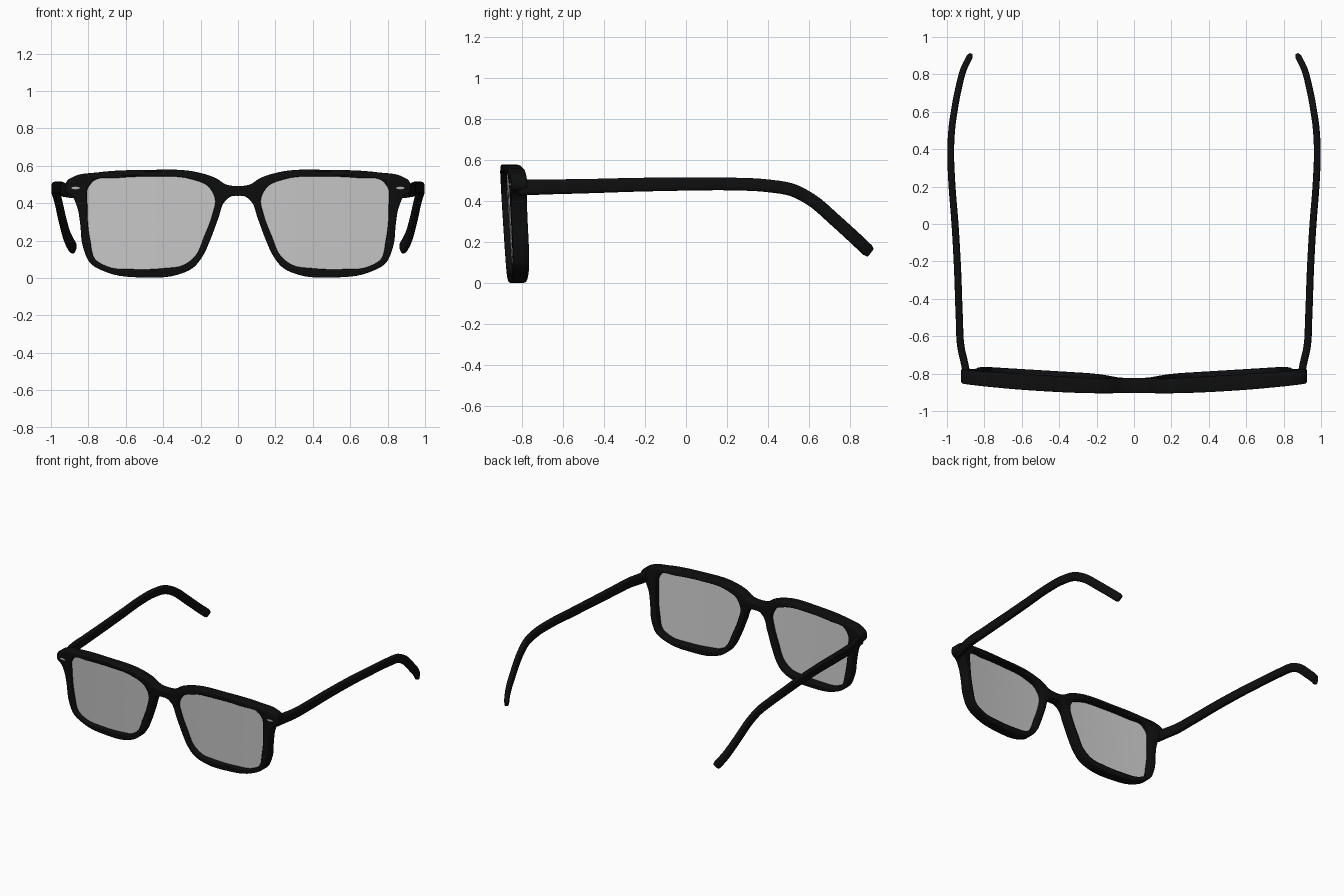
import bpy, bmesh, math
from mathutils import Vector

if "Cube" in bpy.data.objects:
    bpy.data.objects.remove(bpy.data.objects["Cube"])

DEPTH = 0.078
BEVEL = 0.007


def material(name, color):
    m = bpy.data.materials.new(name)
    m.diffuse_color = color
    m.use_nodes = True
    m.node_tree.nodes["Principled BSDF"].inputs["Base Color"].default_value = m.diffuse_color
    return m


BLACK = material("black_acetate", (0.0042, 0.0044, 0.0048, 1))
GLASS = material("tinted_glass", (0.55, 0.55, 0.55, 0.6))
STEEL = material("steel", (0.5, 0.5, 0.5, 1))


def smooth_path(points, closed, steps):
    """Hermite curve through points, tangents weighted by spacing."""
    p = [Vector(q) for q in points]
    n = len(p)

    def tangent(i):
        if not closed and i in (0, n - 1):
            a, b = (0, 1) if i == 0 else (n - 2, n - 1)
            return (p[b] - p[a]).normalized()
        u, v = p[i] - p[i - 1], p[(i + 1) % n] - p[i]
        return (u.normalized() * v.length + v.normalized() * u.length) / (u.length + v.length)

    out = []
    for i in range(n if closed else n - 1):
        a, b = p[i], p[(i + 1) % n]
        d = (b - a).length
        ta, tb = tangent(i) * d, tangent((i + 1) % n) * d
        for k in range(steps):
            t = k / steps
            out.append(a * (2*t**3 - 3*t**2 + 1) + ta * (t**3 - 2*t**2 + t)
                       + b * (3*t**2 - 2*t**3) + tb * (t**3 - t**2))
    return out if closed else out + [p[-1]]


def front_y(x, z):
    """Front surface of the wrapped, tilted frame."""
    return -0.909 + 0.052 * (x / 0.92) ** 2 + 0.058 * (0.58 - z)


def finish(bm, name, mat, mirror=False, angle=40):
    bmesh.ops.recalc_face_normals(bm, faces=bm.faces)
    me = bpy.data.meshes.new(name)
    bm.to_mesh(me)
    bm.free()
    me.polygons.foreach_set("use_smooth", [True] * len(me.polygons))
    me.set_sharp_from_angle(angle=math.radians(angle))
    me.materials.clear()
    me.materials.append(mat)
    ob = bpy.data.objects.new(name, me)
    bpy.context.collection.objects.link(ob)
    if mirror:
        ob.modifiers.new("mirror", "MIRROR").use_mirror_merge = False
    return ob


# Half outline of the front, bridge top round to bridge underside
half = [(0, .492), (.06, .499), (.12, .535), (.2, .562), (.5, .578), (.75, .565),
        (.88, .542), (.914, .52), (.918, .46), (.89, .44), (.86, .38), (.845, .3),
        (.83, .17), (.79, .08), (.70, .03), (.5, .003), (.33, .016), (.24, .055),
        (.19, .115), (.15, .2), (.105, .32), (.07, .41), (.035, .437), (0, .44)]
outer = half + [(-x, z) for x, z in half[-2:0:-1]]
lens = [(.806, .4), (.803, .48), (.77, .521), (.65, .535), (.45, .543), (.25, .529),
        (.157, .488), (.122, .42), (.137, .34), (.182, .22), (.227, .12), (.29, .07),
        (.4, .052), (.55, .047), (.7, .062), (.763, .1), (.79, .2)]
lens_loop = smooth_path(lens, True, 6)

# Front frame: filled outline with two lens holes, rounded edges, then wrapped
cu = bpy.data.curves.new("frame_outline", "CURVE")
cu.dimensions = "2D"
cu.fill_mode = "BOTH"
cu.bevel_depth = BEVEL
cu.bevel_resolution = 2
cu.offset = -BEVEL
cu.extrude = DEPTH / 2 - BEVEL
for loop in (smooth_path(outer, True, 6), lens_loop, [Vector((-q.x, q.y)) for q in lens_loop]):
    sp = cu.splines.new("POLY")
    sp.points.add(len(loop) - 1)
    for pt, q in zip(sp.points, loop):
        pt.co = (q.x, q.y, 0, 1)
    sp.use_cyclic_u = True
tmp = bpy.data.objects.new("frame_outline", cu)
bpy.context.collection.objects.link(tmp)
flat = bpy.data.meshes.new_from_object(tmp.evaluated_get(bpy.context.evaluated_depsgraph_get()))
bpy.data.objects.remove(tmp)
bm = bmesh.new()
bm.from_mesh(flat)
bmesh.ops.remove_doubles(bm, verts=bm.verts, dist=1e-5)
for v in bm.verts:
    x, z, d = v.co
    v.co = (x, front_y(x, z) + DEPTH / 2 + d, z)
finish(bm, "front_frame", BLACK)

# Lenses: concentric rings following the wrap of the frame
bm = bmesh.new()
centre = Vector((.47, .3))


def lens_vert(q):
    return bm.verts.new((q.x, front_y(q.x, q.y) + 0.03, q.y))


rings = [[lens_vert(centre + (q - centre) * s) for q in lens_loop]
         for s in (1.02, .8, .6, .4, .2)]
n = len(lens_loop)
for a, b in zip(rings, rings[1:]):
    for i in range(n):
        bm.faces.new((a[i], a[(i + 1) % n], b[(i + 1) % n], b[i]))
bm.faces.new(rings[-1])
finish(bm, "lenses", GLASS, mirror=True)

# Temple arms: rounded section swept back and down behind the ear
path = smooth_path([(.893, -.815, .467), (.905, -.75, .468), (.925, -.66, .47),
                    (.934, -.5, .473), (.943, -.25, .48), (.957, 0, .484),
                    (.974, .22, .484), (.98, .4, .475), (.973, .52, .454),
                    (.96, .61, .407), (.937, .73, .305), (.91, .83, .214),
                    (.877, .897, .15)], False, 5)
bm = bmesh.new()
rings = []
last = len(path) - 1
for i, c in enumerate(path):
    t = (path[min(i + 1, last)] - path[max(i - 1, 0)]).normalized()
    side = t.cross(Vector((0, 0, 1))).normalized()
    up = side.cross(t)
    f = i / last
    h = .039 - .008 * min(1, f * 2)
    w = .02 - .003 * f
    if i == last:
        h, w = h * .8, w * .7
    ring = []
    for k in range(20):
        a = math.tau * k / 20
        ca, sa = math.cos(a), math.sin(a)
        ring.append(bm.verts.new(c + side * w * math.copysign(abs(ca) ** .55, ca)
                                 + up * h * math.copysign(abs(sa) ** .55, sa)))
    rings.append(ring)
for a, b in zip(rings, rings[1:]):
    for k in range(20):
        bm.faces.new((a[k], a[(k + 1) % 20], b[(k + 1) % 20], b[k]))
bm.faces.new(rings[0])
bm.faces.new(rings[-1])
finish(bm, "temple_arms", BLACK, mirror=True, angle=50)

# Oval rivets on the front corners
bm = bmesh.new()
bmesh.ops.create_uvsphere(bm, u_segments=20, v_segments=10, radius=1)
for v in bm.verts:
    x, z = .868 + v.co.x * .024, .481 + v.co.z * .008
    v.co = (x, front_y(x, z) + v.co.y * .004, z)
finish(bm, "rivets", STEEL, mirror=True)
